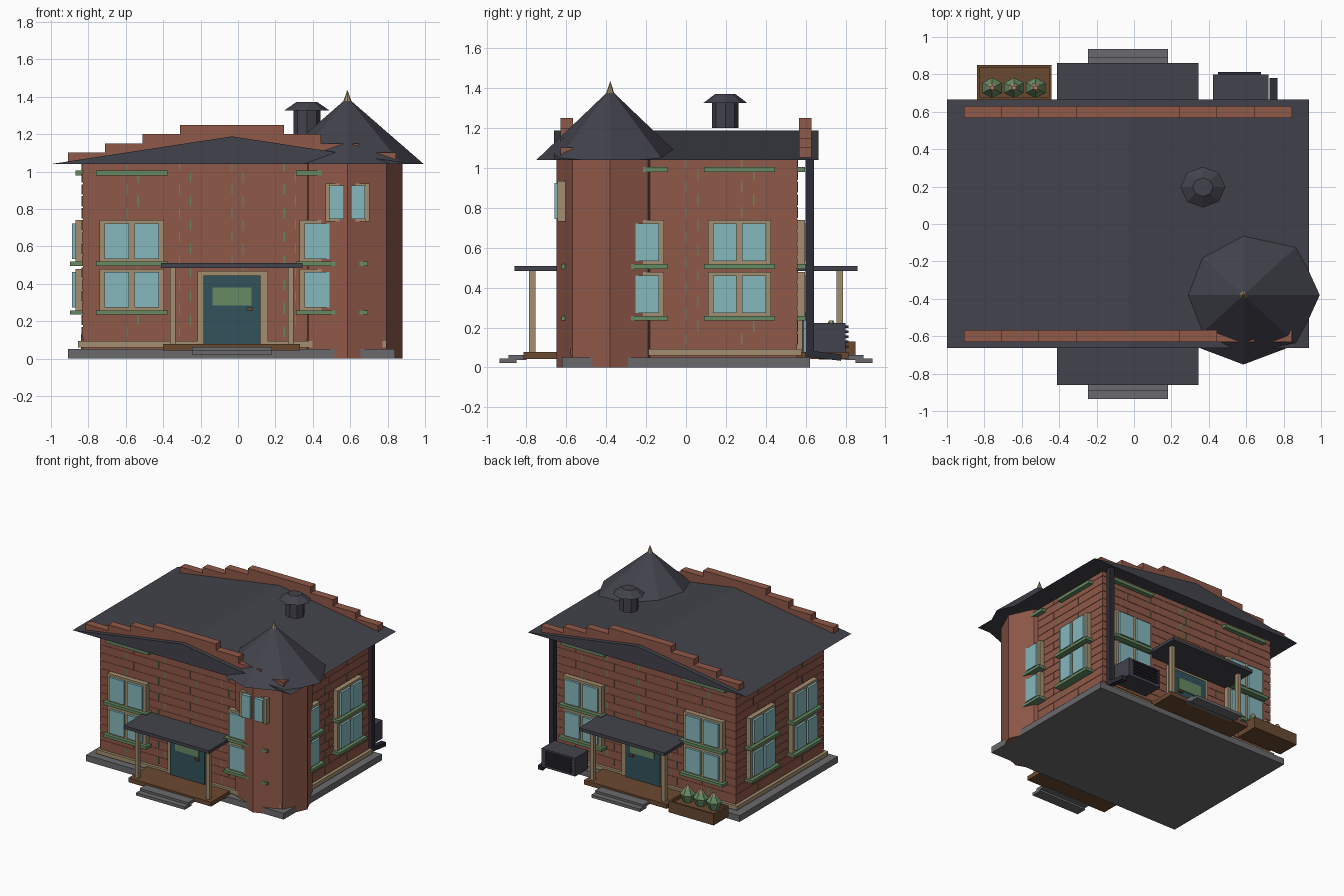
import bpy, bmesh, math
from mathutils import Matrix, Vector

if "Cube" in bpy.data.objects:
    bpy.data.objects.remove(bpy.data.objects["Cube"])


def mat(name, hexcol):
    c = [int(hexcol[i:i + 2], 16) / 255 for i in (0, 2, 4)]
    lin = [v / 12.92 if v < 0.04045 else ((v + 0.055) / 1.055) ** 2.4 for v in c]
    m = bpy.data.materials.new(name)
    m.diffuse_color = (*lin, 1)
    m.use_nodes = True
    m.node_tree.nodes["Principled BSDF"].inputs["Base Color"].default_value = m.diffuse_color
    return m


BRICK = mat("brick red", "8F5848")
TAN = mat("tan trim", "A38F70")
GLASS = mat("window blue", "86B8BD")
GREEN = mat("moss green", "668A62")
SLATE = mat("roof slate", "42424C")
GREY = mat("stone grey", "6A6A6D")
WOOD = mat("wood brown", "6A4930")
TEAL = mat("door teal", "31535B")
DARK = mat("iron dark", "2C2C36")


def finish(name, bm, m):
    bmesh.ops.recalc_face_normals(bm, faces=bm.faces)
    me = bpy.data.meshes.new(name)
    bm.to_mesh(me)
    bm.free()
    me.materials.append(m)
    ob = bpy.data.objects.new(name, me)
    bpy.context.collection.objects.link(ob)
    return ob


def boxes(name, items, m):
    """One object from boxes given as (x0, x1, y0, y1, z0, z1)."""
    bm = bmesh.new()
    for x0, x1, y0, y1, z0, z1 in items:
        M = Matrix.Translation(((x0 + x1) / 2, (y0 + y1) / 2, (z0 + z1) / 2))
        S = Matrix.Diagonal((abs(x1 - x0), abs(y1 - y0), z1 - z0, 1))
        bmesh.ops.create_cube(bm, size=1, matrix=M @ S)
    return finish(name, bm, m)


def cone(name, x, y, z0, z1, r0, r1, m, n=8, sy=0.91, turn=0):
    """n-sided cylinder or cone, slightly squashed in y."""
    bm = bmesh.new()
    M = (Matrix.Translation((x, y, (z0 + z1) / 2)) @ Matrix.Diagonal((1, sy, 1, 1))
         @ Matrix.Rotation(turn, 4, 'Z'))
    bmesh.ops.create_cone(bm, cap_ends=True, segments=n, radius1=r0, radius2=r1,
                          depth=z1 - z0, matrix=M)
    return finish(name, bm, m)


# House centre line and wall planes
CX = -0.033
X0, X1, Y0, Y1 = -0.83, 0.765, -0.556, 0.556


def on_wall(side, u0, u1, d0, d1, z0, z1):
    """Box placed on a wall: u along the wall, d outward from it."""
    if side == "front":
        return (u0, u1, Y0 - d1, Y0 - d0, z0, z1)
    if side == "back":
        return (u0, u1, Y1 + d0, Y1 + d1, z0, z1)
    if side == "left":
        return (X0 - d1, X0 - d0, u0, u1, z0, z1)
    return (X1 + d0, X1 + d1, u0, u1, z0, z1)


# Foundation, walls and base trim
boxes("foundation", [(-0.91, 0.84, -0.622, 0.622, 0, 0.05)], GREY)
boxes("walls", [(X0, X1, Y0, Y1, 0.05, 1.045)], BRICK)
boxes("base_trim", [(X0 - 0.025, X1 + 0.025, Y0 - 0.022, Y1 + 0.022, 0.06, 0.093)], TAN)

# Raised brick courses and mortar dashes
courses, dashes = [], []
for i in range(15):
    z = 0.115 + i * 0.0635
    courses.append((X0 - 0.003, X1 + 0.003, Y0 - 0.003, Y1 + 0.003, z, z + 0.055))
    for side in ("front", "back", "left", "right"):
        c, half = (CX, 0.78) if side in ("front", "back") else (0, 0.54)
        for k in range(-6, 7):
            u = k * 0.28 + (i % 2) * 0.06
            if abs(u) < half:
                dashes.append(on_wall(side, c + u - 0.003, c + u + 0.003, 0, 0.006,
                                      z, z + 0.055))
boxes("brick_courses", courses, BRICK)
boxes("mortar_dashes", dashes, GREEN)

# Windows: two columns by two rows on every wall, with sills and lintels
for side in ("front", "back", "left", "right"):
    frames, panes, sills = [], [], []
    if side in ("front", "back"):
        centres, hw = (CX - 0.535, CX + 0.535), 0.172
    else:
        centres, hw = (-0.268, 0.268), 0.158
    for c in centres:
        sills.append(on_wall(side, c - hw - 0.02, c + hw + 0.02, 0, 0.04, 0.98, 1.005))
        for zb in (0.255, 0.515):
            frames.append(on_wall(side, c - hw, c + hw, 0, 0.04, zb, zb + 0.225))
            sills.append(on_wall(side, c - hw - 0.02, c + hw + 0.02, 0, 0.068,
                                 zb - 0.02, zb + 0.003))
            for a, b in ((-hw + 0.026, -0.014), (0.014, hw - 0.026)):
                panes.append(on_wall(side, c + a, c + b, 0.03, 0.058, zb + 0.018, zb + 0.207))
    boxes(side + "_window_frames", frames, TAN)
    boxes(side + "_window_panes", panes, GLASS)
    boxes(side + "_sills_and_lintels", sills, GREEN)

# Main gable roof
bm = bmesh.new()
prof = [(-1.0, 1.04), (0.935, 1.04), (CX, 1.188)]
face = bm.faces.new([bm.verts.new((x, -0.663, z)) for x, z in prof])
ext = bmesh.ops.extrude_face_region(bm, geom=[face])
bmesh.ops.translate(bm, vec=Vector((0, 1.328, 0)),
                    verts=[v for v in ext["geom"] if isinstance(v, bmesh.types.BMVert)])
finish("main_roof", bm, SLATE)

# Stepped brick gables, front and back
edges = [-0.91, -0.71, -0.51, -0.31, 0.245, 0.445, 0.645, 0.845]
tops = [1.102, 1.15, 1.2, 1.25, 1.2, 1.15, 1.102]
for name, s in (("front", -1), ("back", 1)):
    boxes(name + "_stepped_gable",
          [(edges[i], edges[i + 1], s * 0.567, s * 0.63, 1.043, tops[i]) for i in range(7)],
          BRICK)

# Corner turret
TX, TY = 0.585, -0.38
cone("turret", TX, TY, 0, 1.045, 0.295, 0.295, BRICK)
cone("turret_roof", TX, TY, 1.04, 1.395, 0.408, 0, SLATE)
cone("turret_finial", TX, TY, 1.375, 1.437, 0.022, 0, TAN)
boxes("turret_window_frame", [(TX + s * 0.118, TX + s * 0.093, -0.645, -0.59, 0.733, 0.935)
                              for s in (-1, 1)] +
      [(TX - 0.118, TX + 0.118, -0.632, -0.59, 0.733, 0.935)], TAN)
boxes("turret_window_panes", [(TX + s * 0.095, TX + s * 0.018, -0.66, -0.6, 0.745, 0.925)
                              for s in (-1, 1)], GLASS)

# Roof vent
cone("vent_pipe", 0.368, 0.197, 1.2, 1.335, 0.072, 0.072, SLATE)
cone("vent_cap", 0.368, 0.197, 1.327, 1.372, 0.12, 0.055, SLATE)

# Porches and doors, front and back
for name, s in (("front", -1), ("back", 1)):
    def y(v):
        return s * v
    boxes(name + "_porch_deck", [(-0.4, 0.332, y(0.55), y(0.815), 0.042, 0.077)], WOOD)
    boxes(name + "_steps", [(-0.247, 0.183, y(0.85), y(0.935), 0.022, 0.045),
                            (-0.247, 0.183, y(0.8), y(0.89), 0.038, 0.062)], GREY)
    boxes(name + "_porch_posts", [(x, x + 0.03, y(0.755), y(0.787), 0.077, 0.488)
                                  for x in (-0.363, 0.268)], TAN)
    boxes(name + "_porch_roof", [(-0.412, 0.346, y(0.55), y(0.861), 0.485, 0.51)], SLATE)
    boxes(name + "_door_frame", [(-0.217, 0.16, y(0.55), y(0.585), 0.077, 0.467)], TAN)
    boxes(name + "_door", [(-0.185, 0.12, y(0.55), y(0.595), 0.077, 0.445)], TEAL)
    boxes(name + "_door_panel", [(-0.137, 0.073, y(0.595), y(0.602), 0.285, 0.38)], GREEN)
    boxes(name + "_door_handle", [(0.045, 0.08, y(0.595), y(0.615), 0.258, 0.272)], WOOD)

# Flower planter behind the house
boxes("planter", [(-0.84, -0.44, 0.665, 0.85, 0.04, 0.105),
                  (-0.84, -0.44, 0.835, 0.85, 0.1, 0.13),
                  (-0.84, -0.44, 0.665, 0.68, 0.1, 0.13),
                  (-0.84, -0.825, 0.665, 0.85, 0.1, 0.13),
                  (-0.455, -0.44, 0.665, 0.85, 0.1, 0.13)], WOOD)
for i, x in enumerate((-0.758, -0.642, -0.526)):
    cone(f"plant_base_{i}", x, 0.728, 0.1, 0.165, 0.035, 0.06, GREEN, 6)
    cone(f"plant_top_{i}", x, 0.728, 0.165, 0.205, 0.06, 0.03, GREEN, 6)
    cone(f"flower_{i}", x, 0.728, 0.19, 0.235, 0.038, 0.012, TAN, 6)

# Air unit with slats
boxes("air_unit", [(0.422, 0.72, 0.635, 0.8, 0.075, 0.222)], SLATE)
boxes("air_unit_slats", [(0.45, 0.68, 0.795, 0.814, z, z + 0.012)
                         for z in (0.098, 0.123, 0.148, 0.173, 0.198)], DARK)

# Drain pipe with spout
boxes("drain_pipe", [(0.724, 0.766, 0.6, 0.642, 0.055, 1.045)], DARK)
bm = bmesh.new()
bmesh.ops.create_cube(bm, size=1, matrix=Matrix.Translation((0.745, 0.69, 0.06))
                      @ Matrix.Rotation(-0.12, 4, 'X') @ Matrix.Diagonal((0.042, 0.18, 0.032, 1)))
finish("drain_spout", bm, DARK)
